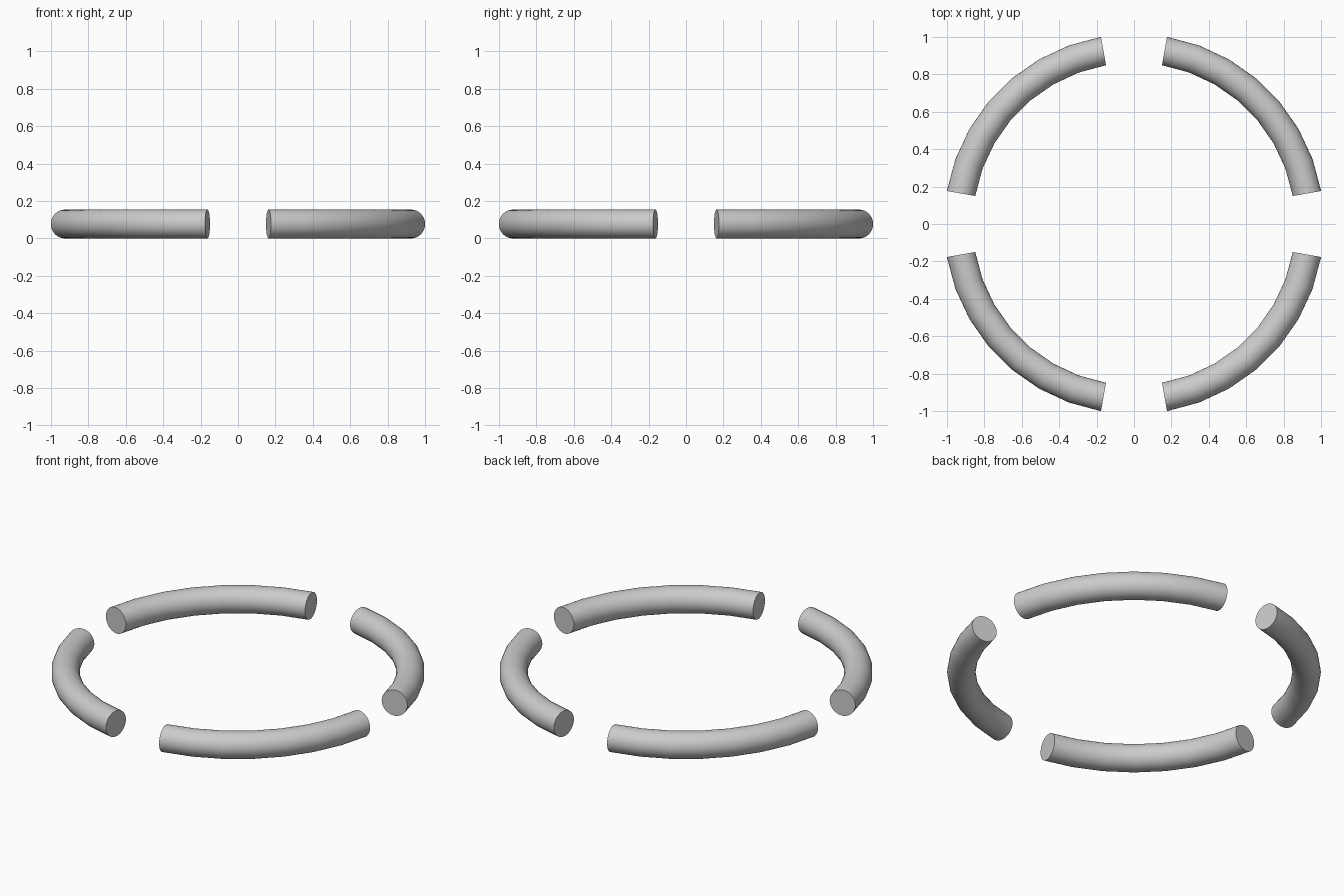
import bpy, bmesh
from math import sin, cos, pi, radians

if "Cube" in bpy.data.objects:
    bpy.data.objects.remove(bpy.data.objects["Cube"])

RING_R, TUBE_R = 0.939, 0.077   # path radius, tube radius
SIDES, STEPS = 32, 7            # around the tube, along the arc


def arc_tube(name, start_deg, sweep_deg):
    """Capped tube bent along a circular arc."""
    bm = bmesh.new()
    rings = []
    for i in range(STEPS + 1):
        a = radians(start_deg + sweep_deg * i / STEPS)
        ring = []
        for j in range(SIDES):
            t = 2 * pi * j / SIDES
            r = RING_R + TUBE_R * cos(t)
            ring.append(bm.verts.new((r * cos(a), r * sin(a), TUBE_R + TUBE_R * sin(t))))
        rings.append(ring)
    for r0, r1 in zip(rings, rings[1:]):
        for j in range(SIDES):
            k = (j + 1) % SIDES
            bm.faces.new((r0[j], r1[j], r1[k], r0[k]))
    # flat end caps
    bm.faces.new(rings[0])
    bm.faces.new(rings[-1][::-1])
    bmesh.ops.recalc_face_normals(bm, faces=bm.faces)
    mesh = bpy.data.meshes.new(name)
    bm.to_mesh(mesh)
    bm.free()
    obj = bpy.data.objects.new(name, mesh)
    bpy.context.collection.objects.link(obj)
    bpy.ops.object.select_all(action='DESELECT')
    obj.select_set(True)
    bpy.context.view_layer.objects.active = obj
    bpy.ops.object.shade_smooth_by_angle(angle=radians(30))
    return obj


# four quarter segments with gaps on the axes
names = ("back_right", "back_left", "front_left", "front_right")
for n, name in enumerate(names):
    arc_tube("ring_segment_" + name, 90 * n + 10, 70)
